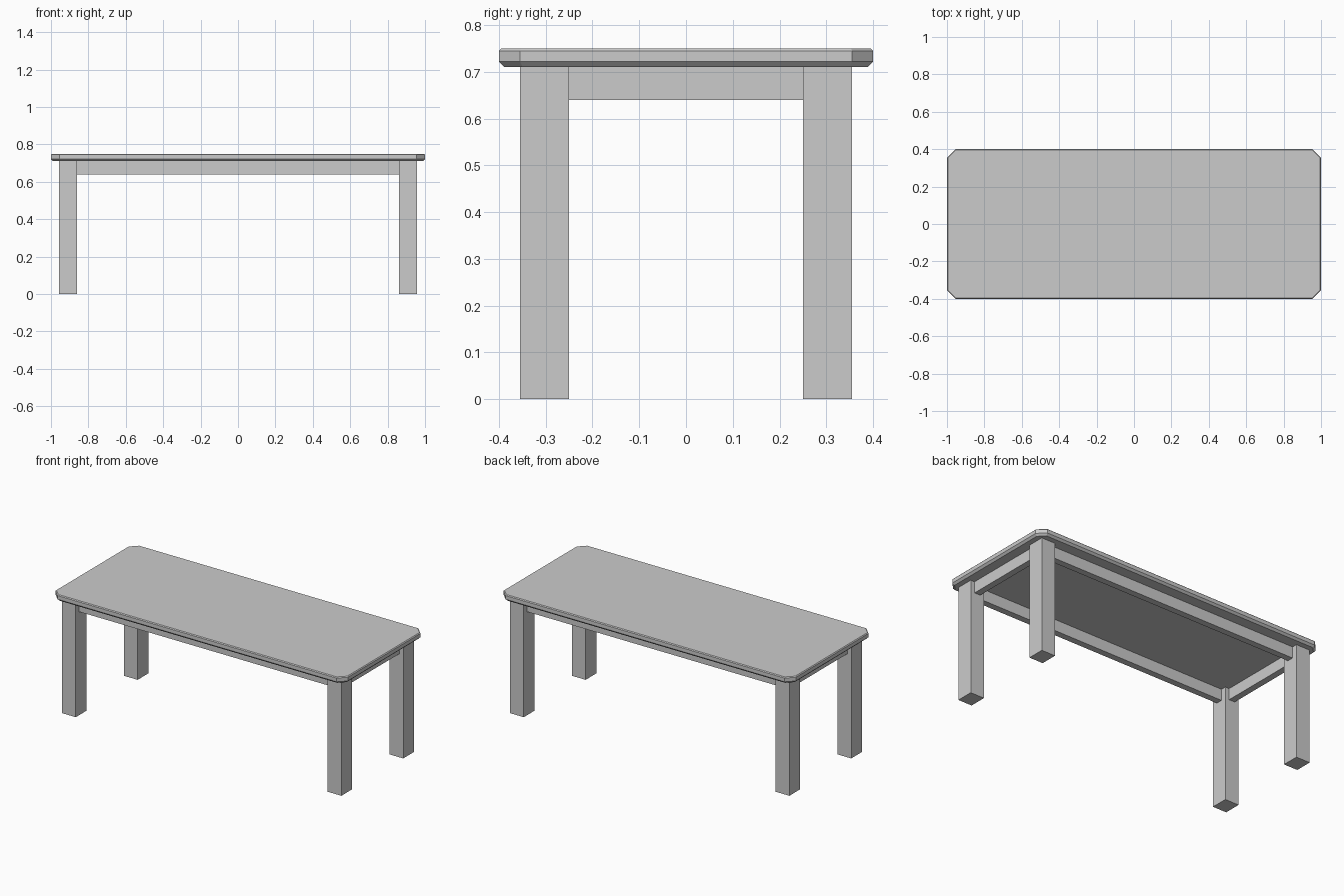
import bpy, bmesh

if "Cube" in bpy.data.objects:
    bpy.data.objects.remove(bpy.data.objects["Cube"])

def box(name, x0, x1, y0, y1, z0, z1):
    bm = bmesh.new()
    bmesh.ops.create_cube(bm, size=1)
    for v in bm.verts:
        v.co.x = x1 if v.co.x > 0 else x0
        v.co.y = y1 if v.co.y > 0 else y0
        v.co.z = z1 if v.co.z > 0 else z0
    return finish(name, bm)

def finish(name, bm):
    bmesh.ops.recalc_face_normals(bm, faces=bm.faces[:])
    me = bpy.data.meshes.new(name)
    bm.to_mesh(me)
    bm.free()
    ob = bpy.data.objects.new(name, me)
    bpy.context.collection.objects.link(ob)
    return ob

# Tabletop: clipped-corner outline stacked through a bevelled edge profile
def outline(inset, cut=0.045):
    x, y = 1 - inset, 0.4 - inset
    c = cut - inset * 0.586
    return [(x, -y + c), (x, y - c), (x - c, y), (-x + c, y),
            (-x, y - c), (-x, -y + c), (-x + c, -y), (x - c, -y)]

bm = bmesh.new()
rings = [[bm.verts.new((x, y, z)) for x, y in outline(inset)]
         for inset, z in [(0.012, 0.71), (0, 0.722), (0, 0.745), (0.005, 0.75)]]
for a, b in zip(rings, rings[1:]):
    for i in range(8):
        j = (i + 1) % 8
        bm.faces.new((a[i], a[j], b[j], b[i]))
bm.faces.new(rings[0])
bm.faces.new(rings[-1])
finish("tabletop", bm)

# Legs
LX0, LX1, LY0, LY1 = 0.862, 0.956, 0.25, 0.355
for sx, xn in ((-1, "left"), (1, "right")):
    for sy, yn in ((-1, "front"), (1, "back")):
        xs = sorted((sx * LX0, sx * LX1))
        ys = sorted((sy * LY0, sy * LY1))
        box(f"{yn}_{xn}_leg", *xs, *ys, 0, 0.71)

# Apron rails, centred on the legs
CX, CY, T = (LX0 + LX1) / 2, (LY0 + LY1) / 2, 0.02
for s, n in ((-1, "front"), (1, "back")):
    box(f"{n}_apron", -LX0, LX0, s * CY - T, s * CY + T, 0.64, 0.71)
for s, n in ((-1, "left"), (1, "right")):
    box(f"{n}_apron", s * CX - T, s * CX + T, -LY0, LY0, 0.64, 0.71)
